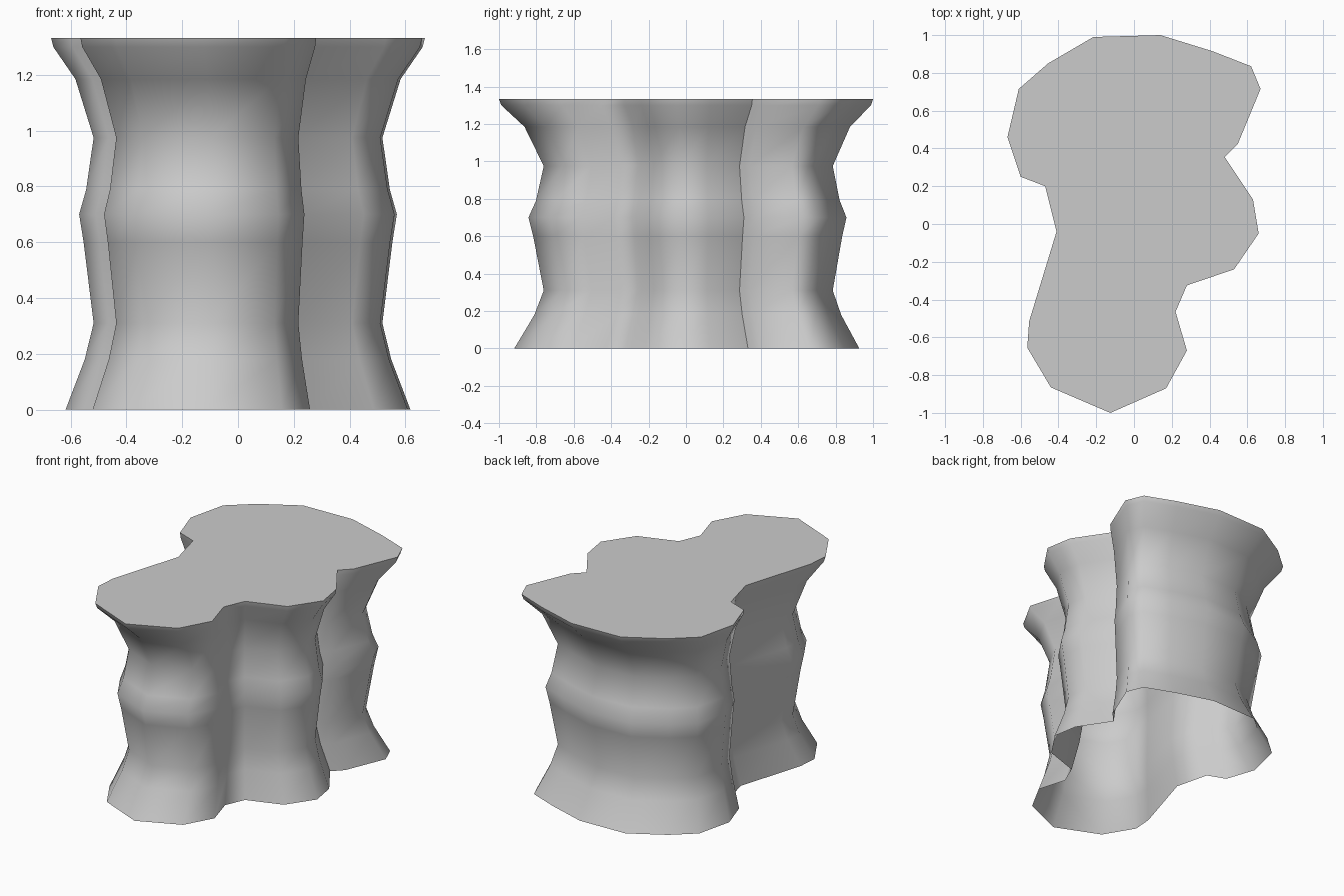
import bpy, bmesh, math

if "Cube" in bpy.data.objects:
    bpy.data.objects.remove(bpy.data.objects["Cube"])

# Plan outline at the top rim (x, y), clockwise
OUTLINE = [(-.215, .99), (.14, 1.0), (.415, .915), (.62, .835), (.67, .715), (.55, .425),
           (.48, .355), (.63, .13), (.66, -.05), (.53, -.24), (.28, -.325), (.22, -.465),
           (.28, -.67), (.17, -.87), (-.125, -1.0), (-.44, -.865), (-.565, -.655),
           (-.555, -.515), (-.41, -.04), (-.47, .20), (-.6, .25), (-.67, .46),
           (-.61, .715), (-.455, .85)]
# Vertical profile: (height, scale of the outline)
PROFILE = [(0, .9225), (.18, .82), (.31, .7725), (.6, .826), (.7, .85), (.79, .812),
           (.975, .7725), (1.185, .87), (1.3, .988), (1.333, 1.0)]
CENTRE_Y = .053

# Lofted wall: one scaled ring per profile step
bm = bmesh.new()
rings = [[bm.verts.new((x * s, CENTRE_Y + (y - CENTRE_Y) * s, z)) for x, y in OUTLINE]
         for z, s in PROFILE]
n = len(OUTLINE)
for lower, upper in zip(rings, rings[1:]):
    for i in range(n):
        j = (i + 1) % n
        bm.faces.new((lower[j], lower[i], upper[i], upper[j])).smooth = True

# Flat top slab face with a crisp rim; the underside stays open
cap = bm.faces.new(list(reversed(rings[-1])))
cap.normal_update()
for edge in cap.edges:
    edge.smooth = False

mesh = bpy.data.meshes.new("fluted_pedestal")
bm.to_mesh(mesh)
bm.free()
pedestal = bpy.data.objects.new("fluted_pedestal", mesh)
bpy.context.collection.objects.link(pedestal)

# Smooth walls, keeping the tight notch corners sharp
bpy.context.view_layer.objects.active = pedestal
pedestal.select_set(True)
bpy.ops.object.shade_smooth_by_angle(angle=math.radians(65))
